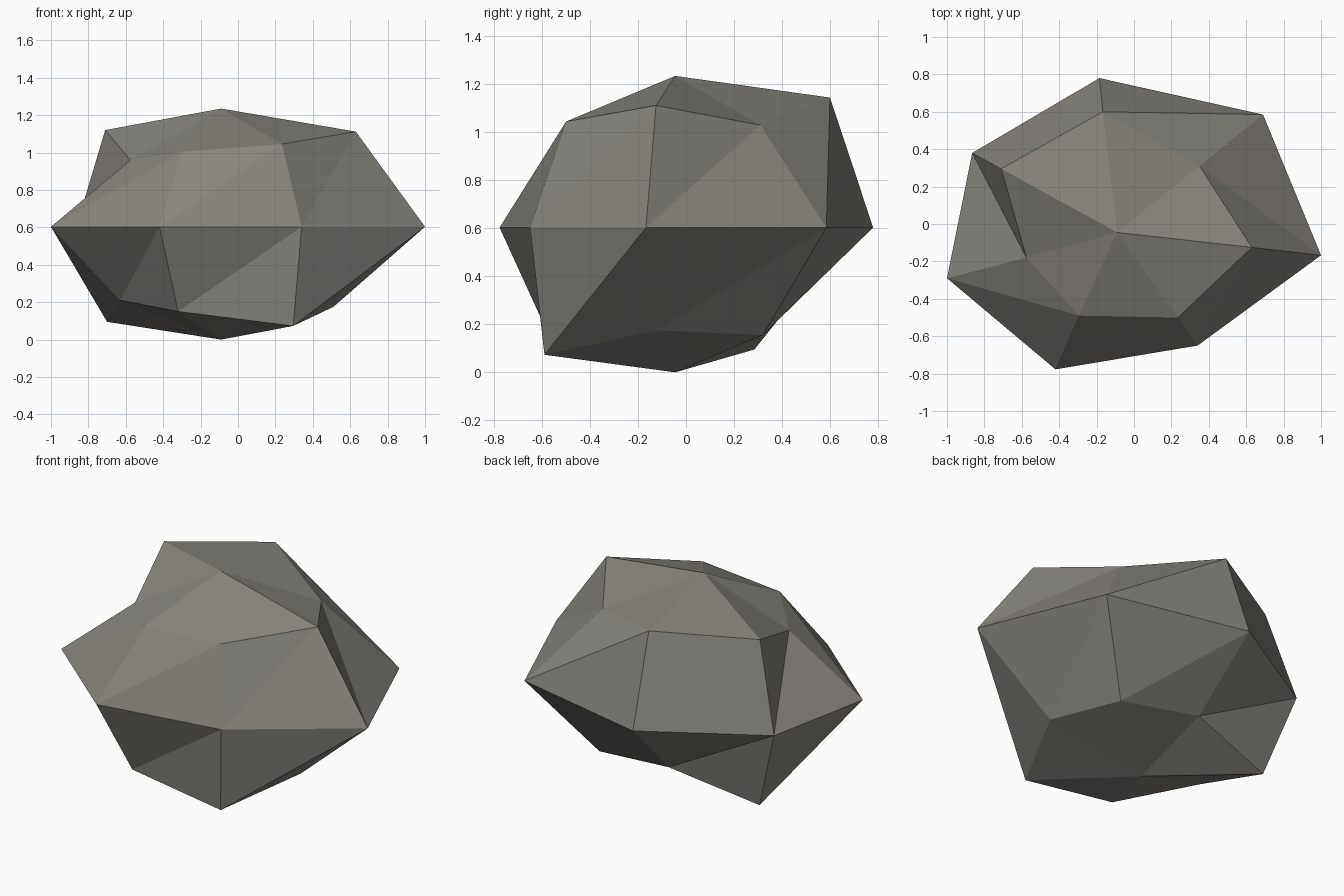
import bpy, bmesh

if "Cube" in bpy.data.objects:
    bpy.data.objects.remove(bpy.data.objects["Cube"])

# Rock: a seven-sided, four-band sphere with shifted corners
top_pole = (-0.09, -0.045, 1.235)
upper_ring = [(0.63, -0.125, 1.112), (0.35, 0.31, 1.03), (-0.167, 0.60, 1.145), (-0.71, 0.295, 1.12),
              (-0.575, -0.18, 0.96), (-0.295, -0.49, 1.005), (0.235, -0.50, 1.045)]
middle_ring = [(1.0, -0.167, 0.603), (0.69, 0.585, 0.603), (-0.185, 0.78, 0.603), (-0.865, 0.38, 0.603),
               (-1.0, -0.29, 0.603), (-0.42, -0.777, 0.603), (0.34, -0.65, 0.603)]
lower_ring = [(0.51, -0.12, 0.175), (0.365, 0.32, 0.155), (-0.15, 0.385, 0.22), (-0.70, 0.285, 0.095),
              (-0.63, -0.185, 0.21), (-0.32, -0.57, 0.15), (0.295, -0.59, 0.073)]
bottom_pole = (-0.09, -0.045, 0.0)

bm = bmesh.new()
top, bottom = bm.verts.new(top_pole), bm.verts.new(bottom_pole)
upper, middle, lower = [[bm.verts.new(p) for p in ring] for ring in (upper_ring, middle_ring, lower_ring)]
count = len(middle)
for i in range(count):
    j = (i + 1) % count
    # Caps
    bm.faces.new((top, upper[i], upper[j]))
    bm.faces.new((bottom, lower[j], lower[i]))
    # Side bands, each facet split along the same diagonal
    for a, b in ((upper, middle), (middle, lower)):
        bm.faces.new((a[i], b[i], a[j]))
        bm.faces.new((b[i], b[j], a[j]))
bmesh.ops.recalc_face_normals(bm, faces=bm.faces)

mesh = bpy.data.meshes.new("rock")
bm.to_mesh(mesh)
bm.free()
rock = bpy.data.objects.new("rock", mesh)
bpy.context.collection.objects.link(rock)

# Warm grey stone
stone = bpy.data.materials.new("warm grey stone")
stone.diffuse_color = (0.248, 0.236, 0.208, 1.0)
stone.use_nodes = True
stone.node_tree.nodes["Principled BSDF"].inputs["Base Color"].default_value = stone.diffuse_color
mesh.materials.append(stone)
